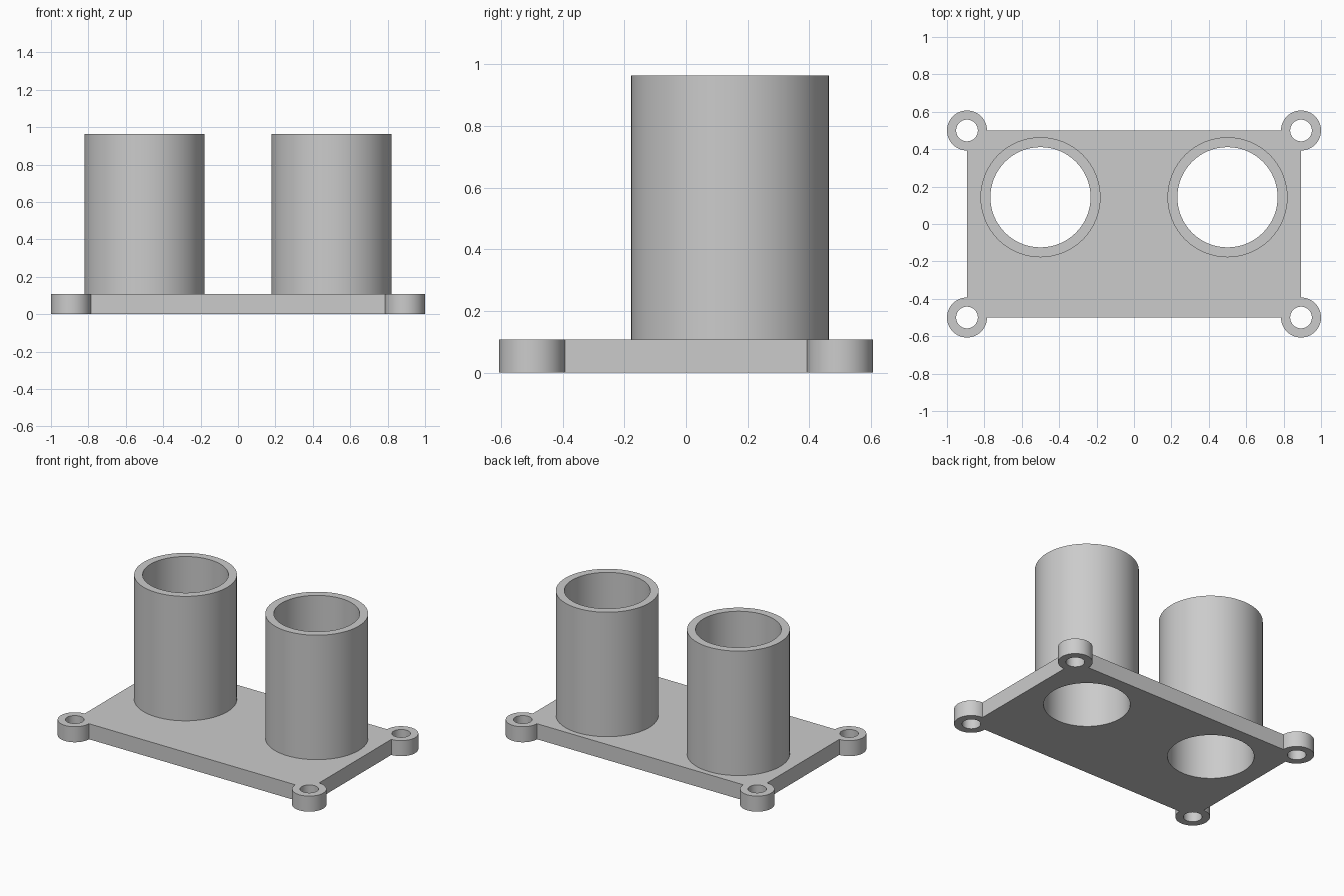
import bpy, bmesh
from math import cos, sin, pi, radians

# Main dimensions
HALF_X, HALF_Y, THICK = 0.893, 0.5, 0.107
EAR_R, SCREW_R = 0.107, 0.058
TUBE_X, TUBE_Y, TUBE_TOP = 0.5, 0.143, 0.964
OUTER_R, INNER_R = 0.321, 0.268
SEGS = 64

cube = bpy.data.objects.get("Cube")
if cube:
    bpy.data.objects.remove(cube, do_unlink=True)

grey = bpy.data.materials.new("plain grey")
grey.use_nodes = True
grey.diffuse_color = (0.6, 0.6, 0.6, 1)
grey.node_tree.nodes["Principled BSDF"].inputs["Base Color"].default_value = (0.6, 0.6, 0.6, 1)


def arc(cx, cy, r, start, sweep, n):
    return [(cx + r * cos(start + sweep * i / n), cy + r * sin(start + sweep * i / n))
            for i in range(n + 1)]


def circle(cx, cy, r):
    return arc(cx, cy, r, 0, 2 * pi, SEGS)[:-1]


def add_object(name, bm):
    bmesh.ops.remove_doubles(bm, verts=bm.verts, dist=0.0001)
    bmesh.ops.recalc_face_normals(bm, faces=bm.faces)
    mesh = bpy.data.meshes.new(name)
    bm.to_mesh(mesh)
    bm.free()
    mesh.materials.clear()
    mesh.materials.append(grey)
    obj = bpy.data.objects.new(name, mesh)
    bpy.context.collection.objects.link(obj)
    bpy.ops.object.select_all(action='DESELECT')
    obj.select_set(True)
    bpy.context.view_layer.objects.active = obj
    bpy.ops.object.shade_smooth_by_angle(angle=radians(30))
    return obj


def extruded_sheet(name, loops, thickness):
    # Filled flat outline with holes, extruded upward from the ground
    curve = bpy.data.curves.new(name + "_outline", 'CURVE')
    curve.dimensions = '2D'
    curve.fill_mode = 'BOTH'
    curve.extrude = thickness / 2
    for loop in loops:
        spline = curve.splines.new('POLY')
        spline.points.add(len(loop) - 1)
        for point, (x, y) in zip(spline.points, loop):
            point.co = (x, y, 0, 1)
        spline.use_cyclic_u = True
    helper = bpy.data.objects.new(name + "_outline", curve)
    bpy.context.collection.objects.link(helper)
    bpy.context.view_layer.update()
    flat = helper.evaluated_get(bpy.context.evaluated_depsgraph_get())
    bm = bmesh.new()
    bm.from_mesh(flat.to_mesh())
    flat.to_mesh_clear()
    bpy.data.objects.remove(helper, do_unlink=True)
    bmesh.ops.translate(bm, verts=bm.verts, vec=(0, 0, thickness / 2))
    return add_object(name, bm)


# Base plate: round ears on the corners, screw holes and tube openings
corners = [(1, -1), (1, 1), (-1, 1), (-1, -1)]
outline, holes = [], []
for k, (sx, sy) in enumerate(corners):
    x, y = sx * HALF_X, sy * HALF_Y
    outline += arc(x, y, EAR_R, pi + k * pi / 2, 1.5 * pi, 48)
    holes.append(circle(x, y, SCREW_R))
for side in (-1, 1):
    holes.append(circle(side * TUBE_X, TUBE_Y, INNER_R))
extruded_sheet("base_plate", [outline] + holes, THICK)

# Upright tubes: wall profile turned around each axis
for name, side in (("left_tube", 1), ("right_tube", -1)):
    bm = bmesh.new()
    profile = [(INNER_R, THICK), (INNER_R, TUBE_TOP), (OUTER_R, TUBE_TOP), (OUTER_R, THICK)]
    verts = [bm.verts.new((r, 0, z)) for r, z in profile]
    edges = [bm.edges.new(pair) for pair in zip(verts, verts[1:])]
    bmesh.ops.spin(bm, geom=verts + edges, cent=(0, 0, 0), axis=(0, 0, 1),
                   angle=2 * pi, steps=SEGS)
    bmesh.ops.translate(bm, verts=bm.verts, vec=(side * TUBE_X, TUBE_Y, 0))
    add_object(name, bm)
